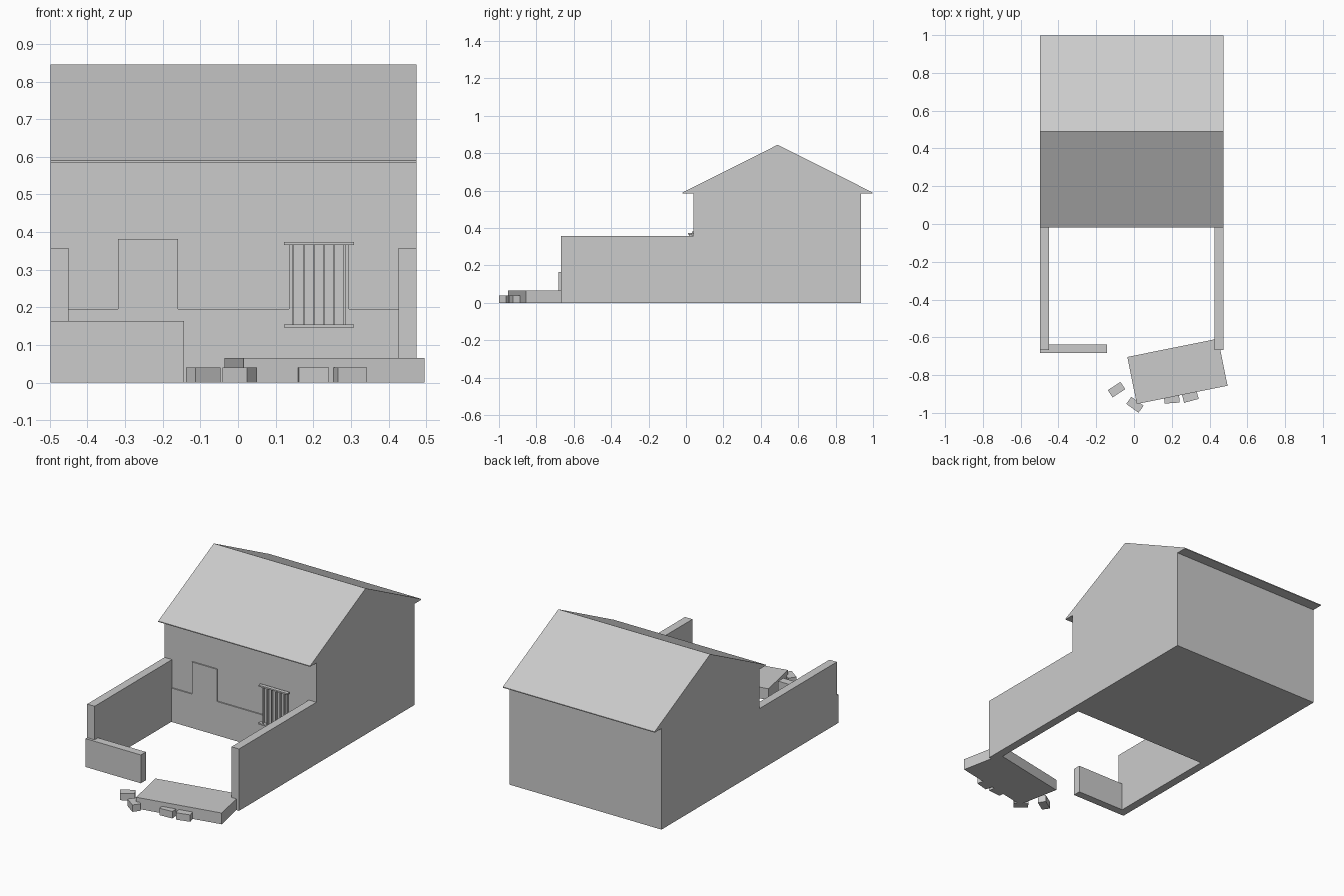
import bpy, bmesh, math
from mathutils import Matrix

if "Cube" in bpy.data.objects:
    bpy.data.objects.remove(bpy.data.objects["Cube"])

plaster = bpy.data.materials.new("plain_grey")
plaster.diffuse_color = (0.6, 0.6, 0.6, 1)
plaster.use_nodes = True
plaster.node_tree.nodes["Principled BSDF"].inputs["Base Color"].default_value = plaster.diffuse_color

X0, X1 = -0.498, 0.474      # house width
EAVE = 0.585


def finish(name, bm):
    bmesh.ops.recalc_face_normals(bm, faces=bm.faces)
    me = bpy.data.meshes.new(name)
    bm.to_mesh(me)
    bm.free()
    me.materials.append(plaster)
    ob = bpy.data.objects.new(name, me)
    bpy.context.collection.objects.link(ob)
    return ob


def box(name, x0, x1, y0, y1, z0, z1):
    bm = bmesh.new()
    size = Matrix.Diagonal((x1 - x0, y1 - y0, z1 - z0, 1))
    mid = Matrix.Translation(((x0 + x1) / 2, (y0 + y1) / 2, (z0 + z1) / 2))
    bmesh.ops.create_cube(bm, size=1, matrix=mid @ size)
    return finish(name, bm)


def block(name, x, y, length, width, height, angle):
    """Box lying on the ground, turned about the vertical."""
    ob = box(name, -length / 2, length / 2, -width / 2, width / 2, 0, height)
    ob.location = (x, y, 0)
    ob.rotation_euler.z = math.radians(angle)
    return ob


def extrude(name, points, step):
    bm = bmesh.new()
    face = bm.faces.new([bm.verts.new(p) for p in points])
    new = bmesh.ops.extrude_face_region(bm, geom=[face])["geom"]
    if face.is_valid and not any(len(e.link_faces) > 1 for e in face.edges):
        bm.faces.new(list(face.verts))
    bmesh.ops.translate(bm, vec=step,
                        verts=[v for v in new if isinstance(v, bmesh.types.BMVert)])
    return finish(name, bm)


# House with gable and overhanging eaves, one profile along x
profile = [(0.04, 0), (0.935, 0), (0.935, EAVE), (0.998, EAVE), (0.998, 0.59),
           (0.49, 0.845), (-0.018, 0.59), (-0.018, EAVE), (0.04, EAVE)]
extrude("house", [(X0, y, z) for y, z in profile], (X1 - X0, 0, 0))

# Yard walls
box("yard_wall_left", X0, X0 + 0.048, -0.668, 0.04, 0, 0.358)
box("yard_wall_right", X1 - 0.048, X1, -0.668, 0.04, 0, 0.358)
box("low_front_wall", X0, -0.144, -0.683, -0.637, 0, 0.164)

# Raised facade panel: base course, door and window surround
outline = [(-0.45, 0), (-0.45, 0.196), (-0.319, 0.196), (-0.319, 0.382),
           (-0.159, 0.382), (-0.159, 0.196), (0.135, 0.196), (0.135, 0.37),
           (0.295, 0.37), (0.295, 0.196), (0.426, 0.196), (0.426, 0)]
extrude("facade_panel", [(x, 0.033, z) for x, z in outline], (0, 0.007, 0))

# Window grille
for name, z in (("grille_bottom", 0.147), ("grille_top", 0.366)):
    box(name, 0.122, 0.308, 0.012, 0.033, z, z + 0.008)
for i in range(6):
    x = 0.147 + 0.0272 * i
    box(f"grille_bar_{i + 1}", x - 0.002, x + 0.002, 0.016, 0.03, 0.155, 0.366)

# Entrance slab and loose stones
block("entrance_slab", 0.23, -0.78, 0.49, 0.254, 0.065, 11.4)
stones = [(-0.0925, -0.877, 33), (0.005, -0.957, -36),
          (0.2, -0.925, 4), (0.298, -0.914, 15)]
for i, (x, y, angle) in enumerate(stones):
    block(f"stone_{i + 1}", x, y, 0.08, 0.046, 0.04, angle)
